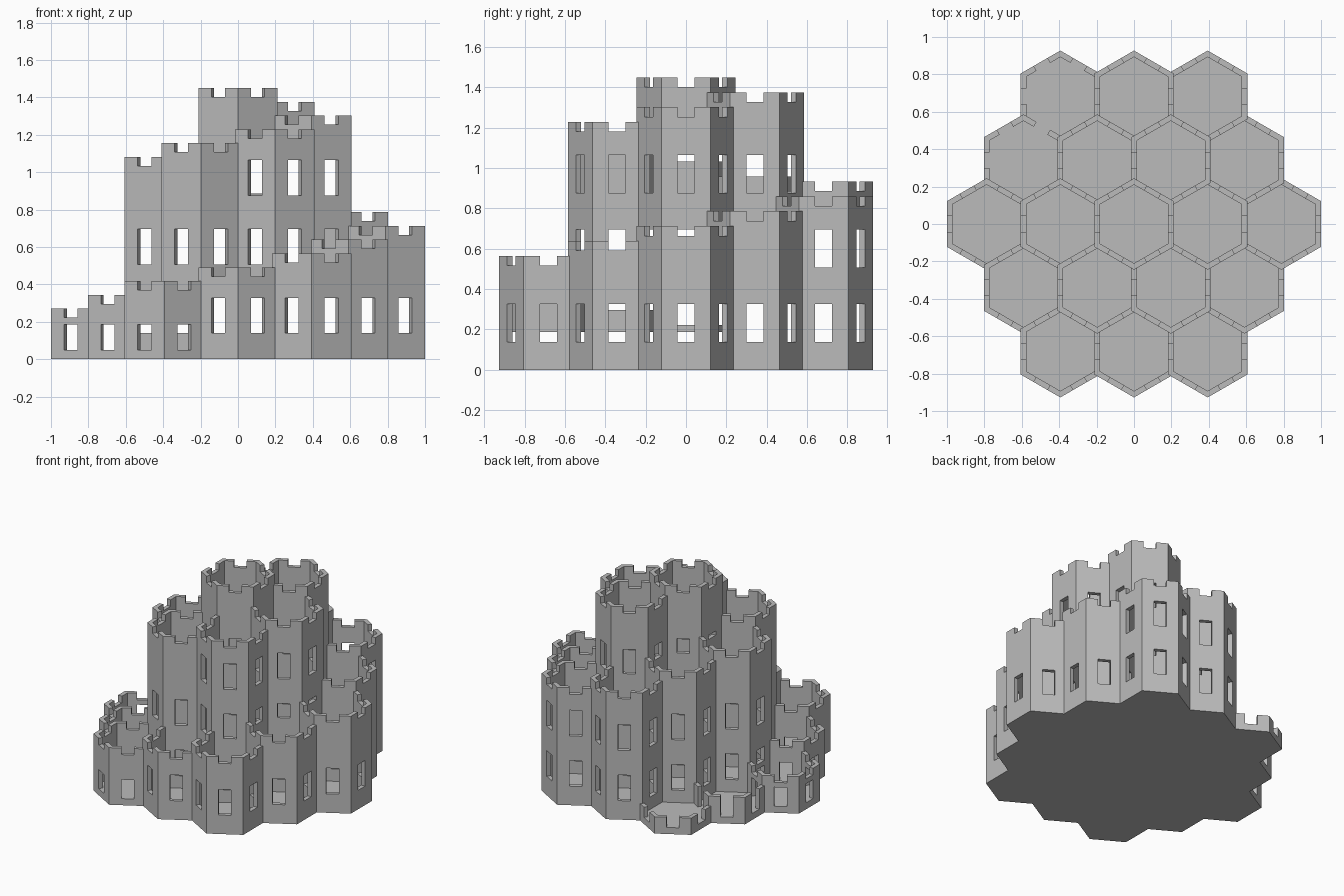
import bpy, bmesh
from math import radians, sqrt
from mathutils import Vector, Matrix

cube = bpy.data.objects.get("Cube")
if cube:
    bpy.data.objects.remove(cube)

PITCH = 0.394          # distance between tower centres
WALL = 0.03            # wall thickness, shared by neighbours
STEP = 0.0737          # height gained from one tower to the next
FIRST = 0.123          # height of the lowest tower
FLOOR = 0.048
CRENEL = 0.048         # depth of the gaps in the parapet
HALF_GAP = 0.042       # half width of windows and gaps
STOREY = 5 * STEP

stone = bpy.data.materials.new("grey_stone")
stone.use_nodes = True
colour = (0.5, 0.5, 0.5, 1)
stone.diffuse_color = colour
stone.node_tree.nodes["Principled BSDF"].inputs["Base Color"].default_value = colour


def direction(angle):
    return Matrix.Rotation(radians(angle), 3, 'Z') @ Vector((1, 0, 0))


def ring_points(apothem):
    """Hexagon outline with three wall panels per side."""
    points = []
    for side in range(6):
        normal, along = direction(60 * side), direction(60 * side + 90)
        for offset in (-apothem / sqrt(3), -HALF_GAP, HALF_GAP):
            points.append(normal * apothem + along * offset)
    return points


def window_spans(index):
    """Low towers have one short window, taller ones a window per storey."""
    storeys = index // 5
    if storeys == 0:
        return [(FLOOR, 0.187)]
    return [(0.139 + STOREY * s, 0.327 + STOREY * s) for s in range(storeys)]


def build_tower(number, centre):
    index = number - 1
    height = FIRST + STEP * index
    gaps = window_spans(index) + [(height - CRENEL, height)]
    cuts = {0, FLOOR, height} | {z for gap in gaps for z in gap if z < height}
    levels = sorted(cuts)
    rows = len(levels) - 1
    bm = bmesh.new()
    outer, inner = [
        [[bm.verts.new(p + Vector((0, 0, z))) for p in ring_points(apothem)] for z in levels]
        for apothem in ((PITCH + WALL) / 2, (PITCH - WALL) / 2)]
    count = len(outer[0])

    def solid(row, col):
        if row < 0 or row >= rows:
            return False
        middle = (levels[row] + levels[row + 1]) / 2
        return col % 3 != 1 or not any(a < middle < b for a, b in gaps)

    for row in range(rows):
        for col in range(count):
            if not solid(row, col):
                continue
            nxt = (col + 1) % count
            # Outer and inner wall panels
            bm.faces.new((outer[row][col], outer[row][nxt],
                          outer[row + 1][nxt], outer[row + 1][col]))
            if row > 0:
                bm.faces.new((inner[row][nxt], inner[row][col],
                              inner[row + 1][col], inner[row + 1][nxt]))
            # Sills and parapet tops, then lintels, then jambs
            if not solid(row + 1, col):
                bm.faces.new((outer[row + 1][col], outer[row + 1][nxt],
                              inner[row + 1][nxt], inner[row + 1][col]))
            if row > 0 and not solid(row - 1, col):
                bm.faces.new((outer[row][nxt], outer[row][col],
                              inner[row][col], inner[row][nxt]))
            if not solid(row, col - 1):
                bm.faces.new((outer[row][col], outer[row + 1][col],
                              inner[row + 1][col], inner[row][col]))
            if not solid(row, nxt):
                bm.faces.new((outer[row + 1][nxt], outer[row][nxt],
                              inner[row][nxt], inner[row + 1][nxt]))

    # Floor and underside
    bm.faces.new(inner[1])
    bm.faces.new(outer[0][::-1])
    loose = [v for v in bm.verts if not v.link_faces]
    bmesh.ops.delete(bm, geom=loose, context='VERTS')
    bmesh.ops.recalc_face_normals(bm, faces=bm.faces)

    name = f"hexagonal_tower_{number:02d}"
    mesh = bpy.data.meshes.new(name)
    bm.to_mesh(mesh)
    bm.free()
    mesh.materials.append(stone)
    tower = bpy.data.objects.new(name, mesh)
    tower.location = centre
    bpy.context.collection.objects.link(tower)


# Towers climb in a spiral: outer ring, inner ring, then the middle
centres = []
for ring in (2, 1):
    for side in range(6):
        angle = 120 + 60 * side
        for step in range(ring):
            centres.append(PITCH * (ring * direction(angle) + step * direction(angle + 120)))
centres.append(Vector((0, 0, 0)))

for number, centre in enumerate(centres, 1):
    build_tower(number, centre)
